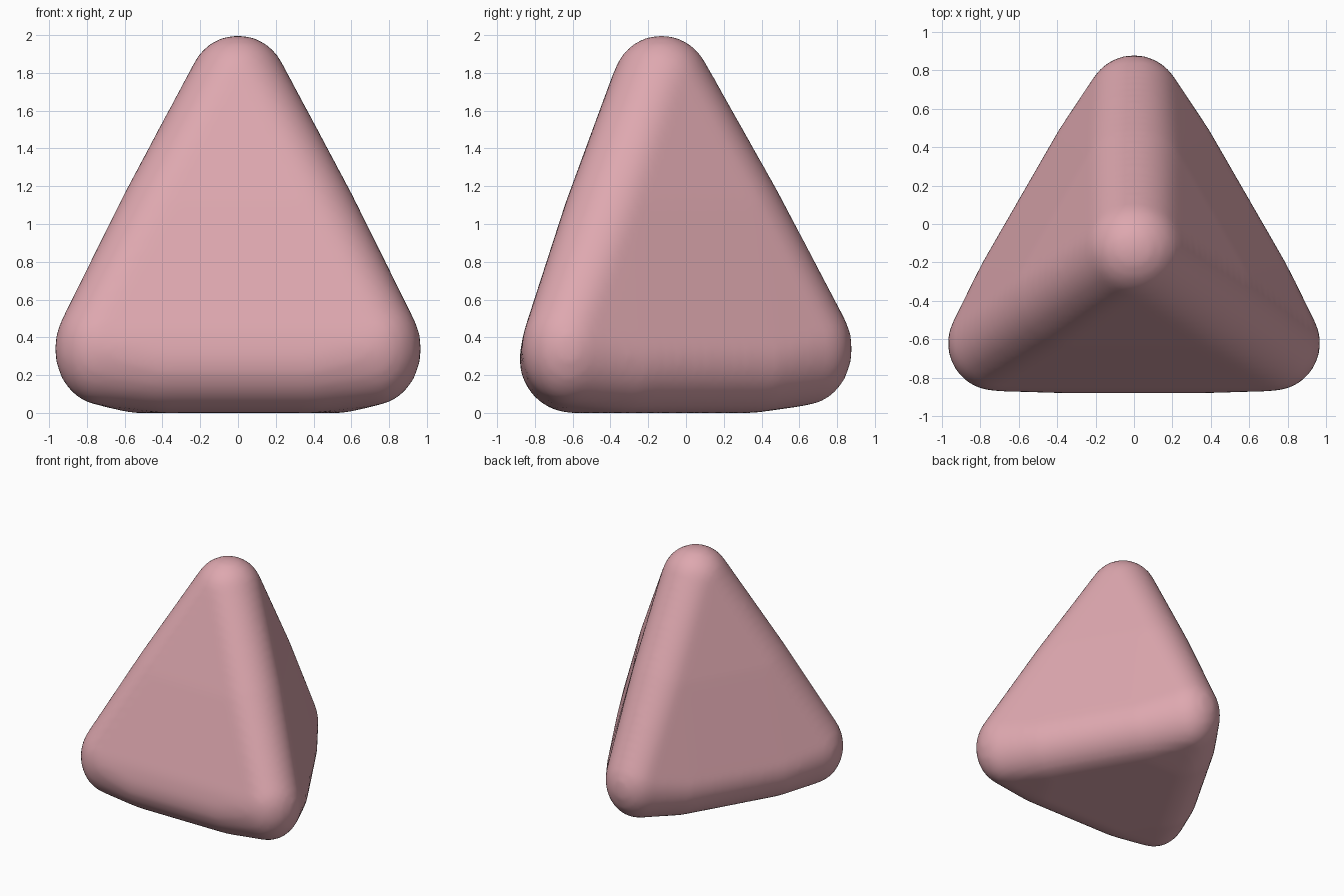
import bpy, bmesh
from mathutils import Matrix, Vector

if "Cube" in bpy.data.objects:
    bpy.data.objects.remove(bpy.data.objects["Cube"])

# Rounded corners: centre of each rounding ball
apex = Vector((0, -0.13, 1.74))
corners = [Vector((-0.72, -0.62, 0.34)), Vector((0.72, -0.62, 0.34)), Vector((0, 0.63, 0.34))]

points = []


def ball(center, r, rz=None):
    """Collect the surface points of a rounding ball."""
    b = bmesh.new()
    m = Matrix.Translation(center) @ Matrix.Diagonal((r, r, rz or r, 1))
    bmesh.ops.create_icosphere(b, subdivisions=4, radius=1, matrix=m)
    points.extend(v.co.copy() for v in b.verts)
    b.free()


ball(apex, 0.26)
for i, c in enumerate(corners):
    ball(c, 0.25, 0.30)
    # slightly fuller sloping edge
    ball(c.lerp(apex, 0.5), 0.272)
    # base edge, flat on the ground
    for t in (0.22, 0.78):
        p = c.lerp(corners[(i + 1) % 3], t) * 0.97
        p.z = 0.285
        ball(p, 0.28, 0.285)

# Skin the balls into one soft pyramid
bm = bmesh.new()
for p in points:
    bm.verts.new(p)
bmesh.ops.convex_hull(bm, input=bm.verts[:])
bmesh.ops.delete(bm, geom=[v for v in bm.verts if not v.link_faces], context='VERTS')
bmesh.ops.recalc_face_normals(bm, faces=bm.faces[:])
mesh = bpy.data.meshes.new("rounded_pyramid")
bm.to_mesh(mesh)
bm.free()
pyramid = bpy.data.objects.new("rounded_pyramid", mesh)
bpy.context.collection.objects.link(pyramid)

# Even topology and soft blends
remesh = pyramid.modifiers.new("even_mesh", 'REMESH')
remesh.mode = 'VOXEL'
remesh.voxel_size = 0.03
remesh.use_smooth_shade = True
smooth = pyramid.modifiers.new("soften", 'SMOOTH')
smooth.factor = 0.5
smooth.iterations = 8
for poly in mesh.polygons:
    poly.use_smooth = True

# Pink material
pink = bpy.data.materials.new("pink")
pink.diffuse_color = (0.73, 0.39, 0.43, 1)
pink.use_nodes = True
pink.node_tree.nodes["Principled BSDF"].inputs["Base Color"].default_value = pink.diffuse_color
mesh.materials.append(pink)
